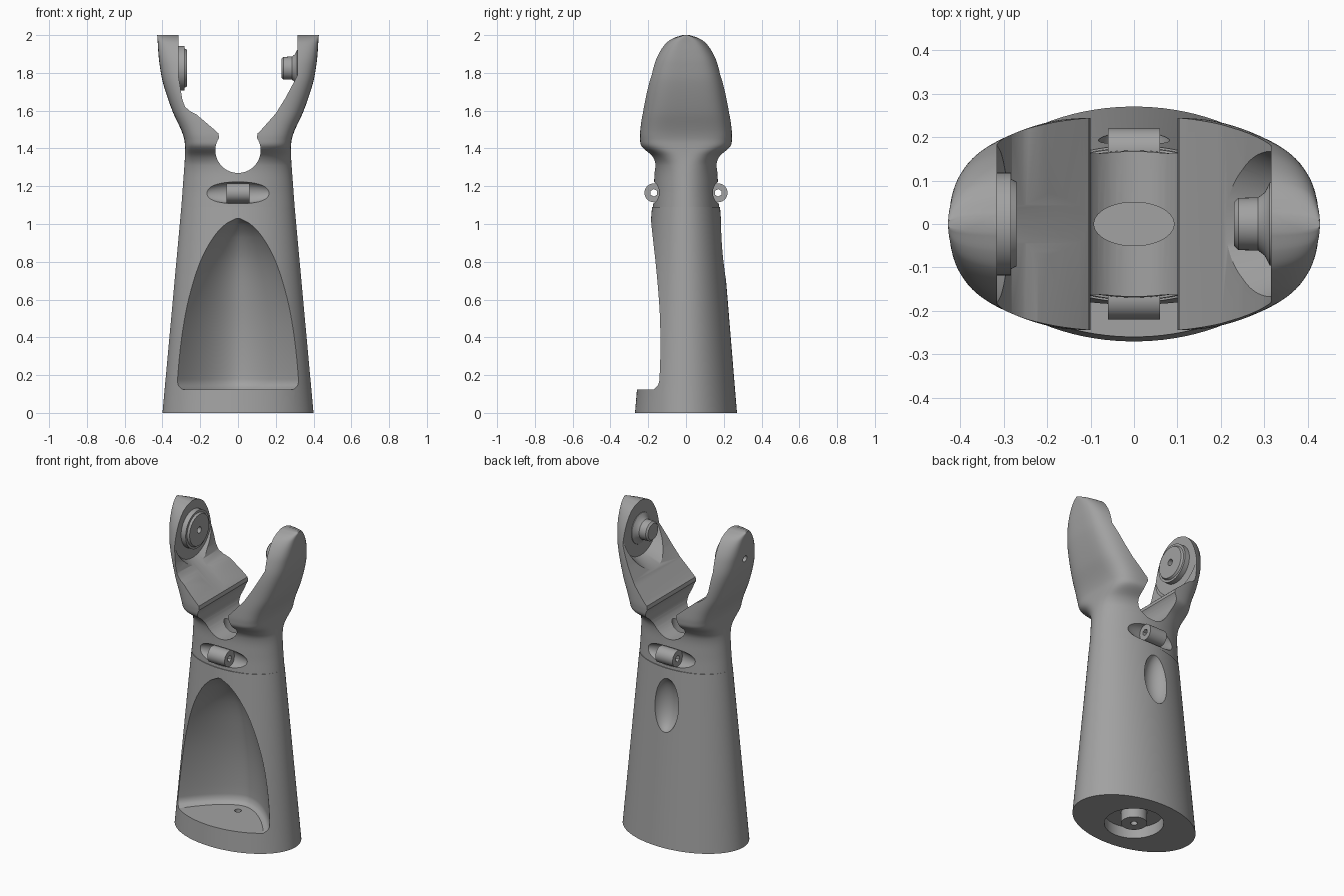
import bpy
import bmesh
from math import sin, cos, pi, radians, copysign
from mathutils import Matrix, Vector

if "Cube" in bpy.data.objects:
    bpy.data.objects.remove(bpy.data.objects["Cube"], do_unlink=True)

# One plain grey for the whole stand
grey = bpy.data.materials.new("plain grey")
grey.use_nodes = True
colour = (0.36, 0.36, 0.36, 1)
grey.diffuse_color = colour
grey.node_tree.nodes["Principled BSDF"].inputs["Base Color"].default_value = colour


def make(name, bm):
    bmesh.ops.recalc_face_normals(bm, faces=bm.faces)
    mesh = bpy.data.meshes.new(name)
    bm.to_mesh(mesh)
    bm.free()
    mesh.materials.append(grey)
    ob = bpy.data.objects.new(name, mesh)
    bpy.context.collection.objects.link(ob)
    return ob


def loft(name, rings):
    """Solid skin through closed rings of equal length."""
    bm = bmesh.new()
    loops = [[bm.verts.new(p) for p in ring] for ring in rings]
    for a, b in zip(loops, loops[1:]):
        for i in range(len(a)):
            j = (i + 1) % len(a)
            bm.faces.new((a[i], a[j], b[j], b[i]))
    bm.faces.new(loops[0])
    bm.faces.new(loops[-1])
    return make(name, bm)


def rod(name, start, end, r1, r2=None, sides=48):
    """Cylinder or cone between two points."""
    a, b = Vector(start), Vector(end)
    turn = (b - a).to_track_quat("Z", "Y").to_matrix().to_4x4()
    bm = bmesh.new()
    bmesh.ops.create_cone(bm, cap_ends=True, segments=sides, radius1=r1,
                          radius2=r1 if r2 is None else r2, depth=(b - a).length,
                          matrix=Matrix.Translation((a + b) / 2) @ turn)
    return make(name, bm)


def ball(name, centre, size):
    bm = bmesh.new()
    bmesh.ops.create_uvsphere(bm, u_segments=48, v_segments=24, radius=1,
                              matrix=Matrix.Translation(centre) @ Matrix.Diagonal((*size, 1)))
    return make(name, bm)


def cut(ob, *cutters):
    """Subtract each cutter, bake the result and discard the cutter."""
    for c in cutters:
        mod = ob.modifiers.new("cut", "BOOLEAN")
        mod.operation, mod.solver, mod.object = "DIFFERENCE", "EXACT", c
        graph = bpy.context.evaluated_depsgraph_get()
        mesh = bpy.data.meshes.new_from_object(ob.evaluated_get(graph))
        ob.modifiers.clear()
        ob.data = mesh
        bpy.data.objects.remove(c, do_unlink=True)


def smooth_rows(rows, steps):
    """Cubic interpolation of table rows, keyed on their first column."""
    def slope(i, k):
        a, b = rows[max(i - 1, 0)], rows[min(i + 1, len(rows) - 1)]
        return (b[k] - a[k]) / (b[0] - a[0])
    out = []
    for i, (a, b) in enumerate(zip(rows, rows[1:])):
        h = b[0] - a[0]
        for s in range(steps):
            t = s / steps
            out.append([a[0] + t * h] + [
                (2 * t**3 - 3 * t**2 + 1) * a[k] + (t**3 - 2 * t**2 + t) * h * slope(i, k)
                + (3 * t**2 - 2 * t**3) * b[k] + (t**3 - t**2) * h * slope(i + 1, k)
                for k in range(1, len(a))])
    return out + [list(rows[-1])]


def oval(z, rx, ry, power, count=96):
    """Superellipse ring at height z."""
    ring = []
    for i in range(count):
        a = 2 * pi * (i + 0.5) / count
        ring.append((copysign(rx * abs(cos(a)) ** (2 / power), cos(a)),
                     copysign(ry * abs(sin(a)) ** (2 / power), sin(a)), z))
    return ring


# Tapered oval base
SEAM = 1.09
base = loft("base", [oval(SEAM * t, 0.4 - 0.1 * t, 0.27 - 0.09 * t, 2)
                     for t in (i / 8 for i in range(9))])

# Arched front alcove: height, half width, depth of the back wall
alcove_rows = [(0.125, 0.295, 0.07), (0.145, 0.315, 0.09), (0.18, 0.32, 0.1),
               (0.4, 0.298, 0.09), (0.6, 0.262, 0.06), (0.8, 0.2, 0.01),
               (0.93, 0.13, -0.06), (1.0, 0.065, -0.13), (1.03, 0.01, -0.18)]
rings = []
for z, w, back in smooth_rows(alcove_rows, 4):
    t = z / SEAM
    edge = -(0.27 - 0.09 * t) * (1 - min(1, w / (0.4 - 0.1 * t)) ** 2) ** 0.5
    ring = [(w * s, edge + (back - edge) * (1 - abs(s) ** 1.7), z)
            for s in (i / 16 for i in range(-16, 17))]
    rings.append(ring + [(w, -0.5, z), (-w, -0.5, z)])
alcove = loft("alcove_cutter", rings)

# Ring-shaped socket under the base, screw hole and rear thumb scoop
socket = rod("socket_cutter", (0, 0, -0.1), (0, 0, 0.07), 0.17)
cut(socket, rod("boss_cutter", (0, 0, -0.2), (0, 0, 0.2), 0.075))
cut(base, alcove, socket,
    rod("screw_cutter", (0, 0, -0.1), (0, 0, 0.2), 0.02),
    ball("scoop_cutter", (0, 0.215, 0.87), (0.085, 0.085, 0.17)))

# Yoke: height, half width, half depth, squareness
yoke_rows = [(SEAM, 0.3, 0.175, 2), (1.2, 0.292, 0.17, 2), (1.31, 0.284, 0.168, 2.2),
             (1.36, 0.281, 0.185, 2.8), (1.41, 0.281, 0.236, 4), (1.45, 0.285, 0.244, 4.4),
             (1.5, 0.302, 0.243, 4.4), (1.6, 0.348, 0.233, 4.2), (1.75, 0.398, 0.212, 4),
             (1.85, 0.416, 0.183, 4), (1.91, 0.422, 0.153, 4), (1.96, 0.425, 0.112, 4),
             (1.985, 0.427, 0.07, 4), (2.0, 0.428, 0.02, 4)]
yoke = loft("yoke", [oval(*row) for row in smooth_rows(yoke_rows, 5)])

# Open space between the arms, with a round notch at the bottom
gap = [(-0.315, 2.2), (-0.315, 1.78), (-0.295, 1.66), (-0.28, 1.62), (-0.25, 1.595),
       (-0.22, 1.58), (-0.12, 1.495), (-0.104, 1.48)]
gap += [(0.12 * cos(a), 1.39 + 0.12 * sin(a))
        for a in (radians(146 + 8 * i) for i in range(32))]
gap += [(0.104, 1.48), (0.12, 1.495), (0.2, 1.585), (0.25, 1.665),
        (0.29, 1.74), (0.315, 1.79), (0.315, 2.2)]
cut(yoke, loft("gap_cutter", [[(x, y, z) for x, z in gap] for y in (-0.5, 0.5)]))

# Bowls worn into the arms around the pivot, a drain hole and the axle hole
PIVOT = 1.825
cut(yoke,
    rod("right_bowl_cutter", (-0.315, 0, PIVOT), (-0.05, 0, PIVOT), 0.185, 0.385, 96),
    rod("left_bowl_cutter", (0.315, 0, PIVOT), (0.12, 0, PIVOT), 0.17, 0.27, 96),
    loft("drain_cutter", [oval(z, 0.092, 0.05, 2, 48) for z in (1.14, 1.4)]),
    rod("axle_cutter", (-0.6, 0, PIVOT), (-0.2, 0, PIVOT), 0.02, sides=24))

# Hinge lugs, front and back, each sitting in a lens-shaped hollow
lugs = []
for side, label in ((-1, "front"), (1, "back")):
    y = side * 0.17
    cut(yoke, ball("hollow_cutter", (0, y, 1.165), (0.2, 0.05, 0.058)))
    lug = rod(label + "_lug", (-0.06, y, 1.165), (0.06, y, 1.165), 0.05)
    cut(lug, rod("key_cutter", (-0.1, y, 1.165), (0.1, y, 1.165), 0.02, sides=6))
    bm = bmesh.new()
    bmesh.ops.create_cube(bm, size=1, matrix=Matrix.Translation((0, y - side * 0.045, 1.165))
                          @ Matrix.Diagonal((0.118, 0.04, 0.098, 1)))
    lugs += [lug, make(label + "_lug_root", bm)]

# Pivot disc on the right arm: flange, step and raised face
disc = rod("pivot_disc", (-0.33, 0, PIVOT), (-0.283, 0, PIVOT), 0.118)
face = rod("pivot_disc_face", (-0.285, 0, PIVOT), (-0.27, 0, PIVOT), 0.105, 0.097)
for part in (disc, face):
    cut(part, rod("bore_cutter", (-0.5, 0, PIVOT), (-0.2, 0, PIVOT), 0.02, sides=24))

# Pivot peg on the left arm, flared where it meets the arm
peg_rows = [(0.325, 0.1), (0.312, 0.095), (0.3, 0.072), (0.285, 0.061), (0.24, 0.06),
            (0.23, 0.05)]
peg = loft("pivot_peg", [[(x, r * cos(pi * i / 24), PIVOT + r * sin(pi * i / 24))
                          for i in range(48)] for x, r in peg_rows])

# Smooth shading with sharp edges kept
bpy.ops.object.select_all(action="DESELECT")
for ob in [base, yoke, disc, face, peg] + lugs:
    ob.select_set(True)
bpy.context.view_layer.objects.active = base
bpy.ops.object.shade_smooth_by_angle(angle=radians(32))
